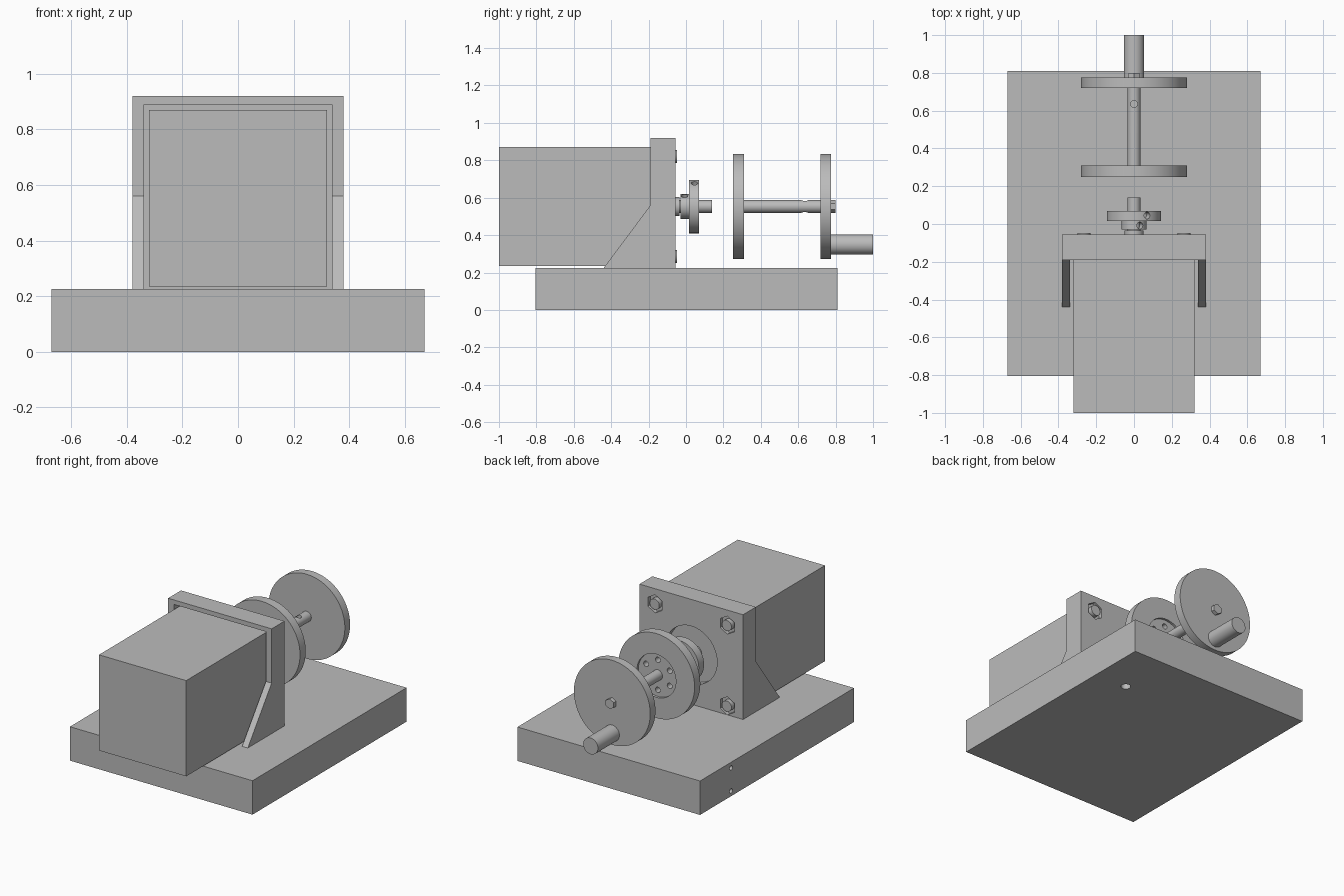
import bpy, bmesh, math
from mathutils import Matrix, Vector

cube = bpy.data.objects.get("Cube")
if cube:
    bpy.data.objects.remove(cube, do_unlink=True)

grey = bpy.data.materials.new("plain_grey")
grey.use_nodes = True
COLOUR = (0.5, 0.5, 0.5, 1)
grey.diffuse_color = COLOUR
for node in grey.node_tree.nodes:
    if node.type == "BSDF_PRINCIPLED":
        node.inputs["Base Color"].default_value = COLOUR

AXIS_Z = 0.553   # height of the drive shaft


def finish(name, bm):
    bmesh.ops.recalc_face_normals(bm, faces=bm.faces)
    mesh = bpy.data.meshes.new(name)
    bm.to_mesh(mesh)
    bm.free()
    mesh.materials.append(grey)
    obj = bpy.data.objects.new(name, mesh)
    bpy.context.collection.objects.link(obj)
    return obj


def box(name, x, y, z):
    """Box from (low, high) pairs."""
    bm = bmesh.new()
    size = Matrix.Diagonal((x[1] - x[0], y[1] - y[0], z[1] - z[0], 1))
    middle = Matrix.Translation((sum(x) / 2, sum(y) / 2, sum(z) / 2))
    bmesh.ops.create_cube(bm, size=1, matrix=middle @ size)
    return finish(name, bm)


def rod(name, start, end, radius, sides=64):
    """Cylinder between two points."""
    start, end = Vector(start), Vector(end)
    way = end - start
    if abs(way.y) > 0.99 * way.length:
        turn = Matrix.Rotation(math.pi / 2, 4, "X")
    else:
        turn = way.to_track_quat("Z", "Y").to_matrix().to_4x4()
    bm = bmesh.new()
    bmesh.ops.create_cone(bm, cap_ends=True, segments=sides, radius1=radius,
                          radius2=radius, depth=way.length,
                          matrix=Matrix.Translation((start + end) / 2) @ turn)
    return finish(name, bm)


def axle(name, y0, y1, radius, x=0, z=AXIS_Z, sides=64):
    return rod(name, (x, y0, z), (x, y1, z), radius, sides)


def cut(obj, cutters):
    """Subtract the cutters, then delete them."""
    for c in cutters:
        mod = obj.modifiers.new("cut", "BOOLEAN")
        mod.operation = "DIFFERENCE"
        mod.solver = "EXACT"
        mod.object = c
    bpy.context.view_layer.update()
    graph = bpy.context.evaluated_depsgraph_get()
    mesh = bpy.data.meshes.new_from_object(obj.evaluated_get(graph))
    obj.modifiers.clear()
    obj.data = mesh
    for c in cutters:
        bpy.data.objects.remove(c, do_unlink=True)


def set_screw(y, reach):
    """Radial screw hole cutter, tilted from vertical."""
    tilt = math.radians(29)
    way = Vector((math.sin(tilt), 0, math.cos(tilt)))
    centre = Vector((0, y, AXIS_Z))
    return rod("cutter", centre + way * (reach - 0.04), centre + way * (reach + 0.05), 0.018, 24)


# Base with drilled side and underside holes
base = box("base", (-0.67, 0.67), (-0.805, 0.81), (0, 0.225))
cut(base, [rod("cutter", (-0.75, 0.485, z), (-0.55, 0.485, z), 0.015, 24) for z in (0.035, 0.188)]
    + [rod("cutter", (0.435, 0.44, -0.05), (0.435, 0.44, 0.1), 0.03, 32)])

# Motor block
box("motor_block", (-0.32, 0.32), (-1, -0.095), (0.235, 0.87))

# Bracket: side profile extruded across, hollowed from the front
bm = bmesh.new()
profile = [(-0.44, 0.225), (-0.19, 0.56), (-0.19, 0.92), (-0.055, 0.92), (-0.055, 0.225)]
face = bm.faces.new([bm.verts.new((-0.38, y, z)) for y, z in profile])
side = bmesh.ops.extrude_face_region(bm, geom=[face])["geom"]
bmesh.ops.translate(bm, vec=(0.76, 0, 0), verts=[v for v in side if isinstance(v, bmesh.types.BMVert)])
bracket = finish("bracket", bm)
corners = [(x, z) for x in (-0.265, 0.265) for z in (0.285, 0.82)]
cut(bracket, [box("cutter", (-0.338, 0.338), (-1, -0.095), (0.1, 0.89)),
              axle("cutter", -0.2, 0, 0.19)]
    + [axle("cutter", -0.08, 0, 0.06, x, z, 6) for x, z in corners])

# Corner bolts in hexagonal pockets
for x, z in corners:
    axle("corner_bolt", -0.09, -0.048, 0.035, x, z, 32)

# Motor shaft and coupling
axle("shaft_boss", -0.1, -0.035, 0.05)
axle("motor_shaft", -0.1, 0.14, 0.034)
hub = axle("coupling_hub", -0.03, 0.015, 0.066)
cut(hub, [set_screw(-0.008, 0.066)])
flange = axle("coupling_flange", 0.015, 0.07, 0.143)
cut(flange, [set_screw(0.045, 0.143)])

# Inner wheel with a shallow round recess and a ring of holes
inner = axle("inner_wheel", 0.25, 0.31, 0.28, sides=96)
ring = [math.radians(90 + 60 * i) for i in range(6)]
cut(inner, [axle("cutter", 0.295, 0.4, 0.143)]
    + [axle("cutter", 0.2, 0.4, 0.018, 0.1 * math.cos(a), AXIS_Z + 0.1 * math.sin(a), 24) for a in ring])

# Connecting rod with a cross hole
link = axle("connecting_rod", 0.28, 0.73, 0.034)
cut(link, [rod("cutter", (0, 0.635, 0.4), (0, 0.635, 0.7), 0.018, 24)])

# Outer wheel, bolt head and crank handle
axle("outer_wheel", 0.72, 0.775, 0.28, sides=96)
axle("bolt_head", 0.77, 0.8, 0.034, sides=6)
axle("crank_handle", 0.77, 1.0, 0.054, z=0.35)

# Smooth round walls, keep edges sharp
for obj in bpy.context.collection.objects:
    if obj.type == "MESH" and grey.name in obj.data.materials:
        obj.data.shade_smooth()
        obj.data.set_sharp_from_angle(angle=math.radians(30))
